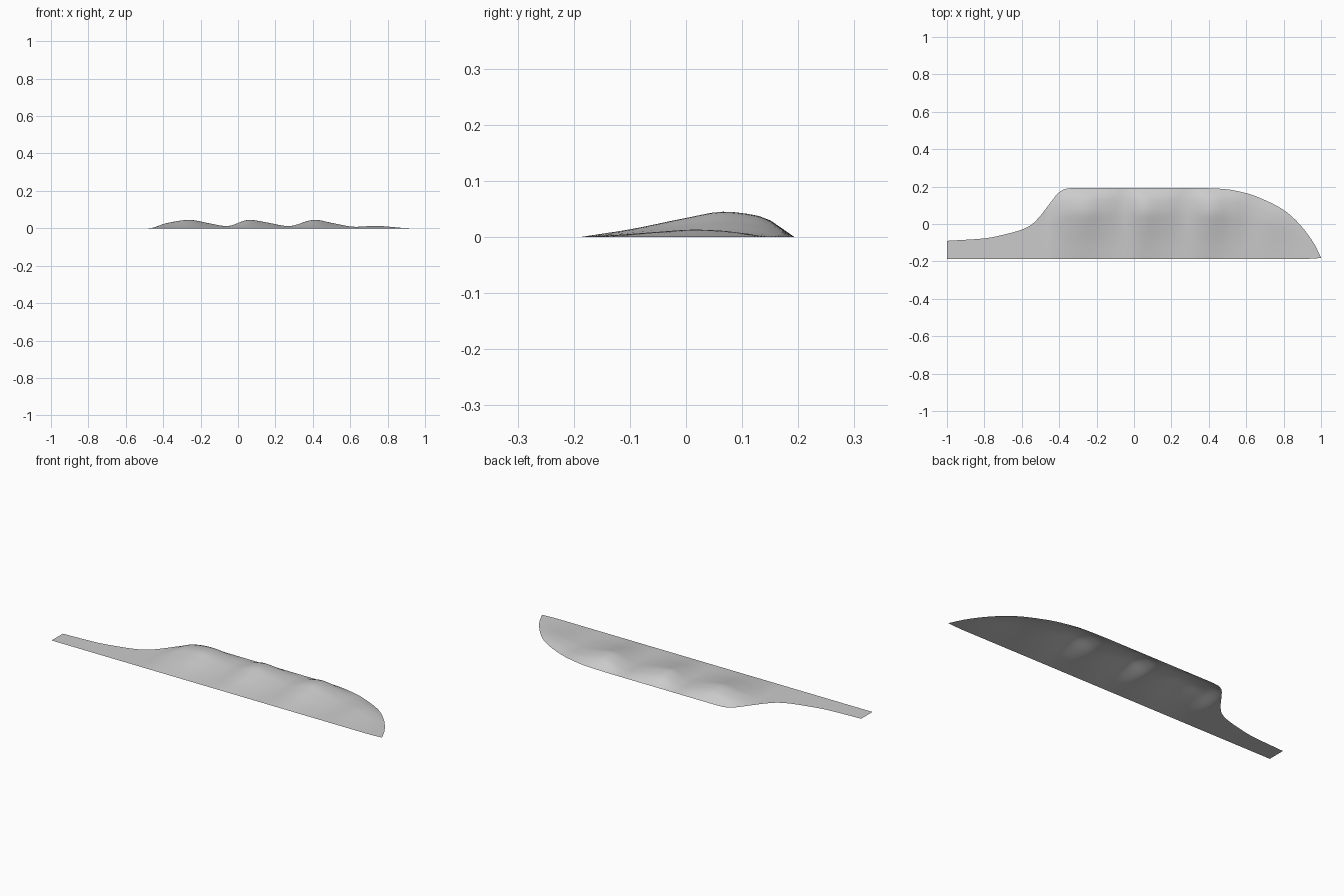
import bpy
import bmesh

cube = bpy.data.objects.get("Cube")
if cube:
    bpy.data.objects.remove(cube)

# Back outline (x, y), ridge height along the length (x, z), cross-section (v, factor)
OUTLINE = [(-1, -.09), (-.8, -.077), (-.68, -.053), (-.6, -.03), (-.55, -.005), (-.5, .045),
           (-.45, .11), (-.4, .17), (-.37, .187), (-.32, .193), (.3, .193), (.47, .188),
           (.6, .165), (.7, .128), (.8, .075), (.87, .015), (.96, -.1), (1, -.18)]
RIDGE = [(-1, 0), (-.48, 0), (-.38, .028), (-.26, .045), (-.15, .026), (-.06, .012),
         (.06, .045), (.16, .03), (.27, .012), (.41, .045), (.52, .025), (.63, .008),
         (.73, .013), (.93, 0), (1, 0)]
SECTION = [(0, 0), (.23, .3), (.5, .76), (.67, 1), (.84, .82), (1, 0)]
FRONT = [(-1, -.187), (.9, -.187), (1, -.182)]


def curve(points, t):
    """Cubic through the points, flat at peaks and dips."""
    n = len(points)
    slope = [(points[i + 1][1] - points[i][1]) / (points[i + 1][0] - points[i][0])
             for i in range(n - 1)]

    def tangent(i):
        if i == 0 or i == n - 1:
            return slope[min(i, n - 2)]
        a, b = slope[i - 1], slope[i]
        return 2 * a * b / (a + b) if a * b > 0 else 0

    i = max(k for k in range(n - 1) if k == 0 or points[k][0] <= t)
    (x0, y0), (x1, y1) = points[i], points[i + 1]
    w = x1 - x0
    s = (t - x0) / w
    return (y0 * (1 + 2 * s) * (1 - s) ** 2 + tangent(i) * w * s * (1 - s) ** 2
            + y1 * s * s * (3 - 2 * s) + tangent(i + 1) * w * s * s * (s - 1))


# One thin sheet with swelling humps
COLS, ROWS = 120, 18
bm = bmesh.new()
grid = []
for c in range(COLS + 1):
    x = -1 + 2 * c / COLS
    front, back, ridge = curve(FRONT, x), curve(OUTLINE, x), curve(RIDGE, x)
    grid.append([bm.verts.new((x, front + (back - front) * r / ROWS,
                               ridge * curve(SECTION, r / ROWS)))
                 for r in range(ROWS + 1)])
for a, b in zip(grid, grid[1:]):
    for r in range(ROWS):
        bm.faces.new((a[r], b[r], b[r + 1], a[r + 1])).smooth = True

mesh = bpy.data.meshes.new("rippled_sheet")
bm.to_mesh(mesh)
bm.free()
sheet = bpy.data.objects.new("rippled_sheet", mesh)
bpy.context.collection.objects.link(sheet)

# Plain grey
grey = bpy.data.materials.new("light_grey")
grey.use_nodes = True
color = (.6, .6, .6, 1)
grey.diffuse_color = color
grey.node_tree.nodes["Principled BSDF"].inputs["Base Color"].default_value = color
mesh.materials.append(grey)
